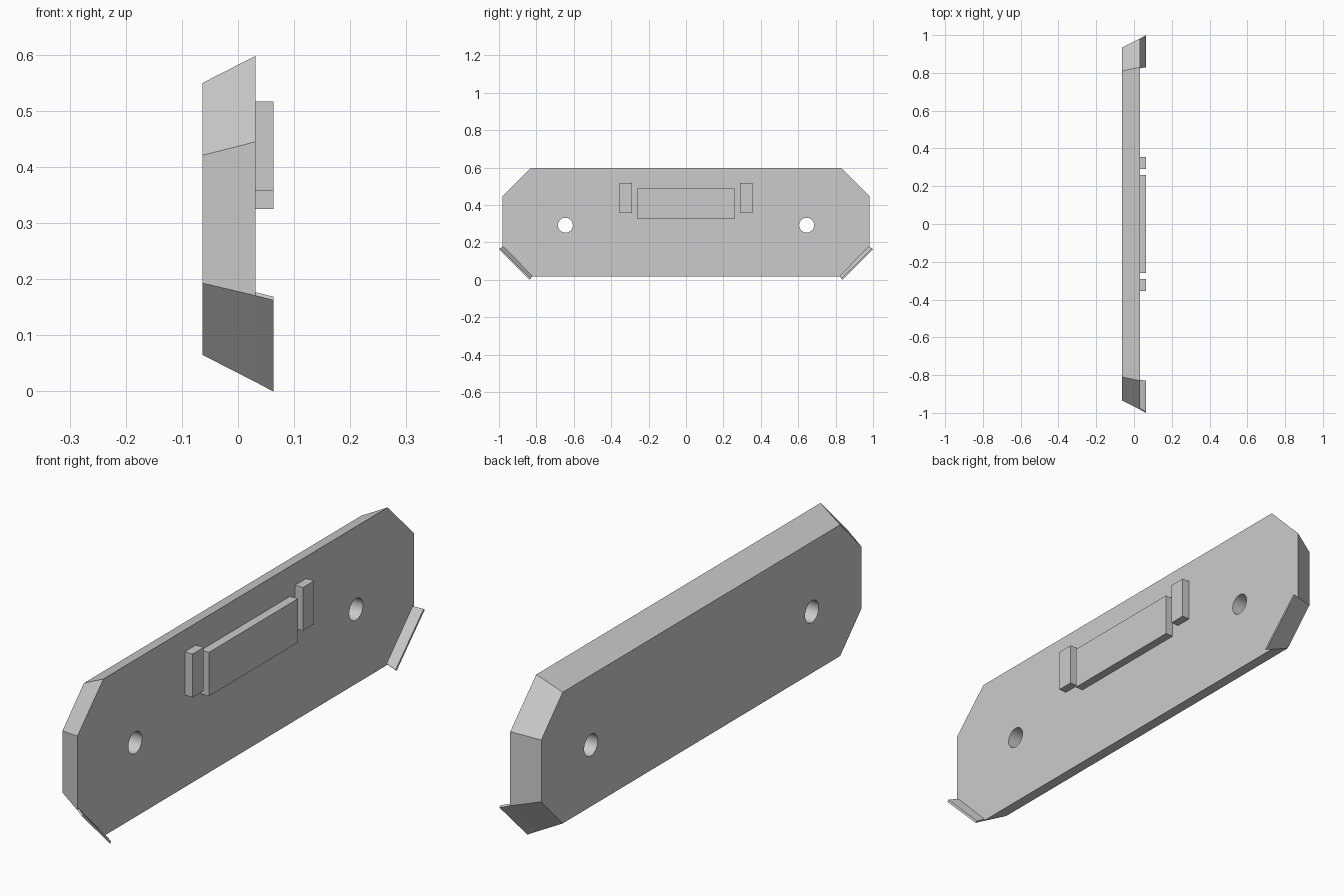
import bpy
import bmesh
from math import radians
from mathutils import Matrix

cube = bpy.data.objects.get("Cube")
if cube:
    bpy.data.objects.remove(cube, do_unlink=True)

GREY = (0.6, 0.6, 0.6, 1.0)
grey = bpy.data.materials.new("plain grey")
grey.use_nodes = True
grey.diffuse_color = GREY
grey.node_tree.nodes["Principled BSDF"].inputs["Base Color"].default_value = GREY

BACK, FACE, RIM = -0.063, 0.031, 0.063   # x of plate back, plate face, raised parts


def finish(name, bm):
    bmesh.ops.recalc_face_normals(bm, faces=bm.faces)
    mesh = bpy.data.meshes.new(name)
    bm.to_mesh(mesh)
    bm.free()
    mesh.materials.append(grey)
    obj = bpy.data.objects.new(name, mesh)
    bpy.context.collection.objects.link(obj)
    return obj


def loft(name, x0, ring0, x1, ring1):
    """Solid between two matching (y, z) outlines at x0 and x1."""
    bm = bmesh.new()
    a = [bm.verts.new((x0, y, z)) for y, z in ring0]
    b = [bm.verts.new((x1, y, z)) for y, z in ring1]
    bm.faces.new(a)
    bm.faces.new(b)
    for i in range(len(a)):
        j = (i + 1) % len(a)
        bm.faces.new((a[i], a[j], b[j], b[i]))
    return finish(name, bm)


def box(name, y0, y1, z0, z1):
    ring = [(y0, z0), (y1, z0), (y1, z1), (y0, z1)]
    return loft(name, FACE - 0.002, ring, RIM, ring)


def mirrored(half):
    return half + [(-y, z) for y, z in reversed(half)]


# Tapered eight-sided plate
back_half = [(0.81, 0.065), (0.935, 0.193), (0.935, 0.421), (0.81, 0.55)]
face_half = [(0.83, 0.017), (0.982, 0.171), (0.982, 0.445), (0.83, 0.598)]
plate = loft("plate", BACK, mirrored(back_half), FACE, mirrored(face_half))

# Two round through holes
bm = bmesh.new()
for side in (-1, 1):
    place = Matrix.Translation((0, side * 0.645, 0.292)) @ Matrix.Rotation(radians(90), 4, 'Y')
    bmesh.ops.create_cone(bm, cap_ends=True, segments=32, radius1=0.04,
                          radius2=0.04, depth=0.4, matrix=place)
cutter = finish("hole_cutter", bm)
cutter.hide_render = True
cut = plate.modifiers.new("holes", 'BOOLEAN')
cut.operation = 'DIFFERENCE'
cut.solver = 'EXACT'
cut.object = cutter
bpy.ops.object.select_all(action='DESELECT')
bpy.context.view_layer.objects.active = plate
plate.select_set(True)
bpy.ops.object.modifier_apply(modifier=cut.name)
bpy.data.objects.remove(cutter, do_unlink=True)
bpy.ops.object.shade_smooth_by_angle(angle=radians(20))

# Thin flared lips continuing the lower corner bevels
T = 0.006
for side, label in ((1, "back"), (-1, "front")):
    def strip(low, high):
        pts = [low, high, (high[0] - T, high[1] + T), (low[0] - T, low[1] + T)]
        return [(side * y, z) for y, z in pts]
    loft(label + "_lip", FACE, strip(face_half[0], face_half[1]),
         RIM, strip((0.836, 0.0), (1.0, 0.163)))

# Raised bars on the face
box("centre_bar", -0.26, 0.26, 0.325, 0.487)
box("back_bar", 0.29, 0.355, 0.357, 0.517)
box("front_bar", -0.355, -0.29, 0.357, 0.517)
